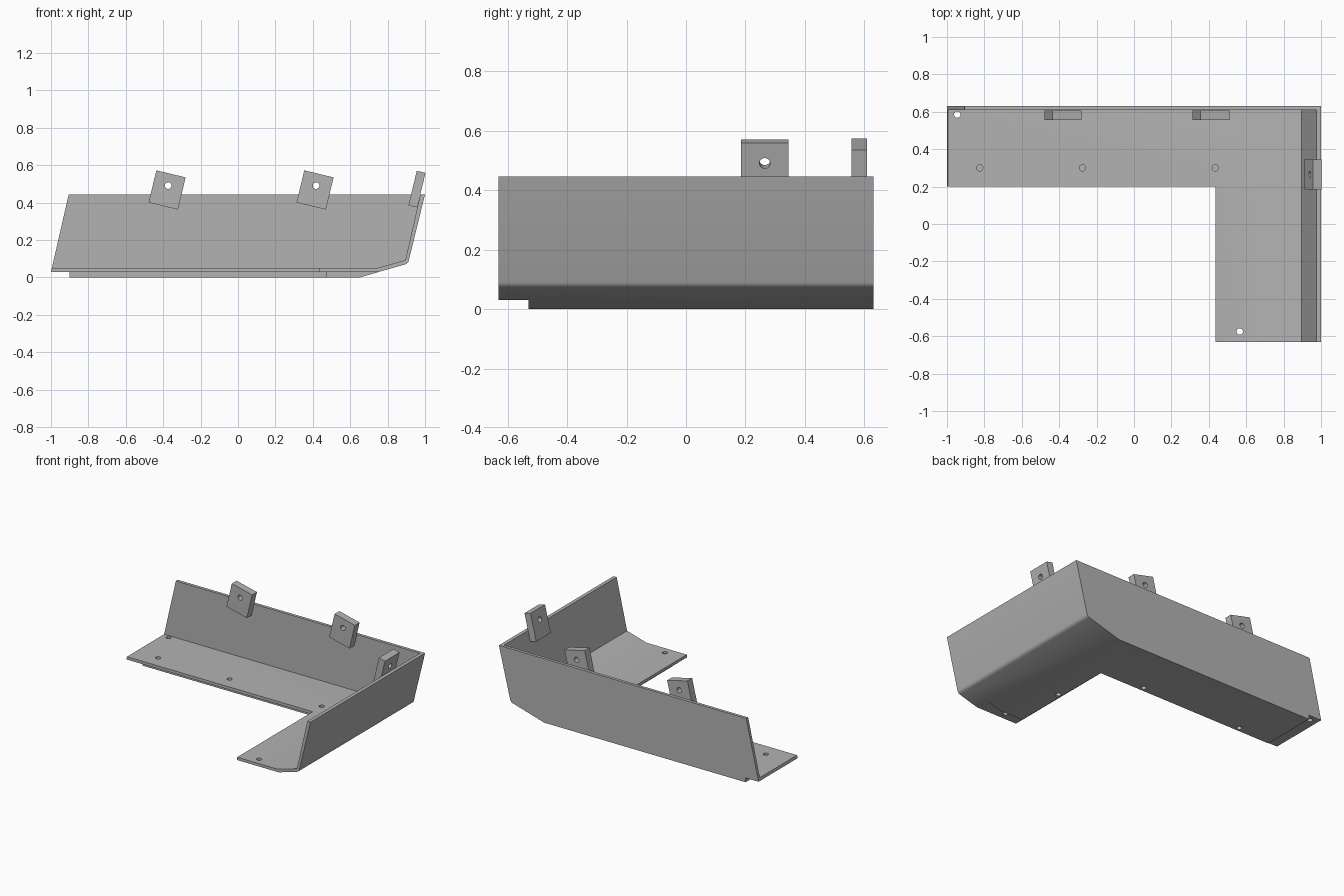
import bpy, bmesh, math
from mathutils import Matrix, Vector

default = bpy.data.objects.get("Cube")
if default:
    bpy.data.objects.remove(default, do_unlink=True)

grey = bpy.data.materials.new("plain grey")
grey.use_nodes = True
colour = (0.45, 0.45, 0.45, 1)
grey.diffuse_color = colour
grey.node_tree.nodes["Principled BSDF"].inputs["Base Color"].default_value = colour


def add_object(name, bm):
    bmesh.ops.recalc_face_normals(bm, faces=bm.faces)
    mesh = bpy.data.meshes.new(name)
    bm.to_mesh(mesh)
    bm.free()
    mesh.materials.append(grey)
    obj = bpy.data.objects.new(name, mesh)
    bpy.context.collection.objects.link(obj)
    return obj


def extrude_profile(name, points, y0, y1):
    """Solid from an (x, z) outline, running from y0 to y1."""
    bm = bmesh.new()
    face = bm.faces.new([bm.verts.new((x, y0, z)) for x, z in points])
    grown = bmesh.ops.extrude_face_region(bm, geom=[face])["geom"]
    moved = [v for v in grown if isinstance(v, bmesh.types.BMVert)]
    bmesh.ops.translate(bm, verts=moved, vec=(0, y1 - y0, 0))
    return add_object(name, bm)


def box(name, low, high):
    bm = bmesh.new()
    bmesh.ops.create_cube(bm, size=1)
    low, high = Vector(low), Vector(high)
    bmesh.ops.transform(bm, verts=bm.verts, matrix=Matrix.Translation((low + high) / 2)
                        @ Matrix.Diagonal((*(high - low), 1)))
    return add_object(name, bm)


def drill(centre, radius, depth, turn=Matrix.Identity(4)):
    bm = bmesh.new()
    bmesh.ops.create_cone(bm, cap_ends=True, segments=24, radius1=radius, radius2=radius,
                          depth=depth, matrix=Matrix.Translation(centre) @ turn)
    return add_object("hole_cutter", bm)


def cut(obj, cutter):
    """Subtract the cutter for good, then discard it."""
    cutter.hide_render = True
    mod = obj.modifiers.new("cut", "BOOLEAN")
    mod.operation, mod.solver, mod.object = "DIFFERENCE", "EXACT", cutter
    bpy.context.view_layer.update()
    result = bpy.data.meshes.new_from_object(
        obj.evaluated_get(bpy.context.evaluated_depsgraph_get()))
    obj.modifiers.clear()
    obj.data = result
    bpy.data.objects.remove(cutter, do_unlink=True)


def smooth(obj):
    bpy.ops.object.select_all(action="DESELECT")
    obj.select_set(True)
    bpy.context.view_layer.objects.active = obj
    bpy.ops.object.shade_smooth_by_angle(angle=math.radians(25))


# Tray: solid outline with a rounded lower right corner, then hollowed
tray = extrude_profile("corner_tray", [
    (-1, 0), (0.65, 0), (0.893, 0.07), (0.902, 0.074), (0.909, 0.081), (0.913, 0.09),
    (1, 0.445), (-0.905, 0.445), (-1, 0.03)], -0.63, 0.63)
cut(tray, extrude_profile("hollow_cutter", [
    (-1.2, 0.05), (0.745, 0.05), (0.895, 0.093), (0.975, 0.445), (0.997, 0.545),
    (-1.2, 0.545)], -0.8, 0.609))

# Open corner of the L, then the stepped lip under its edges and ends
cut(tray, box("corner_cutter", (-1.2, -0.8, -0.2), (0.435, 0.2, 0.6)))
for low, high in [((-1.2, -0.8), (0.47, 0.235)),
                  ((-1.2, -0.8), (-0.9, 0.8)),
                  ((0.3, -0.8), (1.2, -0.53))]:
    cut(tray, box("lip_cutter", (*low, -0.2), (*high, 0.03)))

# Through holes at the ends, blind holes above and below
for x, y in [(-0.945, 0.585), (0.565, -0.575)]:
    cut(tray, drill((x, y, 0.04), 0.017, 0.2))
for x in (-0.825, -0.275, 0.435):
    cut(tray, drill((x, 0.3, 0.055), 0.017, 0.05))
for x, y in [(-0.636, 0.265), (0.144, 0.265), (0.5, -0.14)]:
    cut(tray, drill((x, y, -0.005), 0.017, 0.05))
smooth(tray)

# Leaning mounting tabs, each with one hole
lean = Matrix.Rotation(math.radians(13.6), 4, "Y")


def tab(name, centre, size, hole_axis):
    half = Vector(size) / 2
    obj = box(name, -half, half)
    turn = Matrix.Rotation(math.pi / 2, 4, hole_axis)
    cut(obj, drill((0, 0, 0.024), 0.018, 0.3, turn))
    obj.data.transform(Matrix.Translation(centre) @ lean)
    smooth(obj)


for name, x in [("back_tab_right", -0.379), ("back_tab_left", 0.412)]:
    tab(name, (x, 0.582, 0.468), (0.161, 0.052, 0.177), "X")
tab("side_tab", (0.957, 0.265, 0.4725), (0.048, 0.16, 0.19), "Y")
